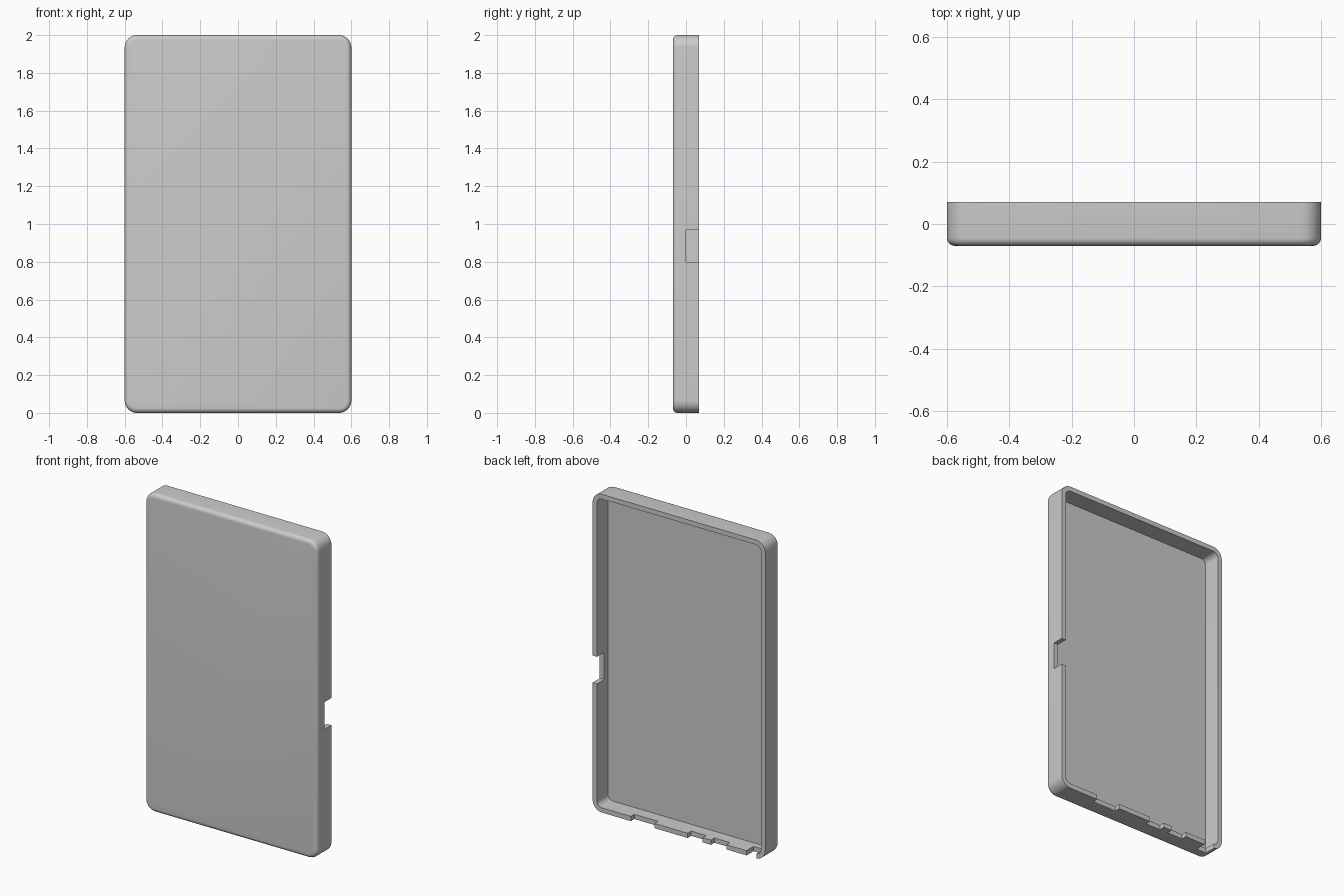
import bpy, bmesh, math

cube = bpy.data.objects.get("Cube")
if cube:
    bpy.data.objects.remove(cube, do_unlink=True)

W, H, D = 0.6, 1.0, 0.07       # half width, half height, half depth
WALL, CORNER, FILLET = 0.03, 0.065, 0.025

grey = bpy.data.materials.new("shell grey")
grey.use_nodes = True
color = (0.6, 0.6, 0.6, 1)
grey.diffuse_color = color
grey.node_tree.nodes["Principled BSDF"].inputs["Base Color"].default_value = color


def outline(inset, steps=10):
    """Rounded rectangle in x and z, shrunk by inset."""
    r = CORNER - inset
    points = []
    for k, (sx, sz) in enumerate([(1, 1), (-1, 1), (-1, -1), (1, -1)]):
        for i in range(steps + 1):
            a = math.pi / 2 * (k + i / steps)
            points.append((sx * (W - CORNER) + r * math.cos(a),
                           H + sz * (H - CORNER) + r * math.sin(a)))
    return points


def box(name, x0, x1, y0, y1, z0, z1):
    bpy.ops.mesh.primitive_cube_add(
        size=1, location=((x0 + x1) / 2, (y0 + y1) / 2, (z0 + z1) / 2))
    ob = bpy.context.object
    ob.name = name
    ob.scale = (x1 - x0, y1 - y0, z1 - z0)
    ob.hide_render = True
    return ob


# Shell: rounded front edge, outer wall, flat rim, inner wall, floor
rings = []
for i in range(7):
    a = math.pi / 2 * i / 6
    rings.append((FILLET * (1 - math.sin(a)), -D + FILLET * (1 - math.cos(a))))
rings += [(0, D), (WALL, D), (WALL, -D + WALL)]

bm = bmesh.new()
loops = [[bm.verts.new((x, y, z)) for x, z in outline(inset)] for inset, y in rings]
for a, b in zip(loops, loops[1:]):
    for i in range(len(a)):
        j = (i + 1) % len(a)
        bm.faces.new((a[i], a[j], b[j], b[i]))
bm.faces.new(loops[0])
bm.faces.new(loops[-1])
bmesh.ops.recalc_face_normals(bm, faces=bm.faces)
mesh = bpy.data.meshes.new("tray_shell")
bm.to_mesh(mesh)
bm.free()
mesh.materials.append(grey)
shell = bpy.data.objects.new("tray_shell", mesh)
bpy.context.collection.objects.link(shell)

# Openings in the left wall and the bottom wall
cutters = [box("side_opening_cutter", W - 0.05, W + 0.05, 0, 0.1, 0.8, 0.97)]
for x0, x1, y in [(0.17, 0.335, 0.035), (-0.165, -0.06, 0.035),
                  (-0.33, -0.222, 0.035), (-0.54, -0.47, 0.0)]:
    cutters.append(box("bottom_opening_cutter", x0, x1, y, 0.1, -0.05, 0.05))

bpy.ops.object.select_all(action='DESELECT')
shell.select_set(True)
bpy.context.view_layer.objects.active = shell
for c in cutters:
    mod = shell.modifiers.new("opening", 'BOOLEAN')
    mod.operation = 'DIFFERENCE'
    mod.solver = 'EXACT'
    mod.object = c
    bpy.ops.object.modifier_apply(modifier=mod.name)
for c in cutters:
    bpy.data.objects.remove(c, do_unlink=True)
bpy.ops.object.shade_smooth_by_angle(angle=math.radians(30))
